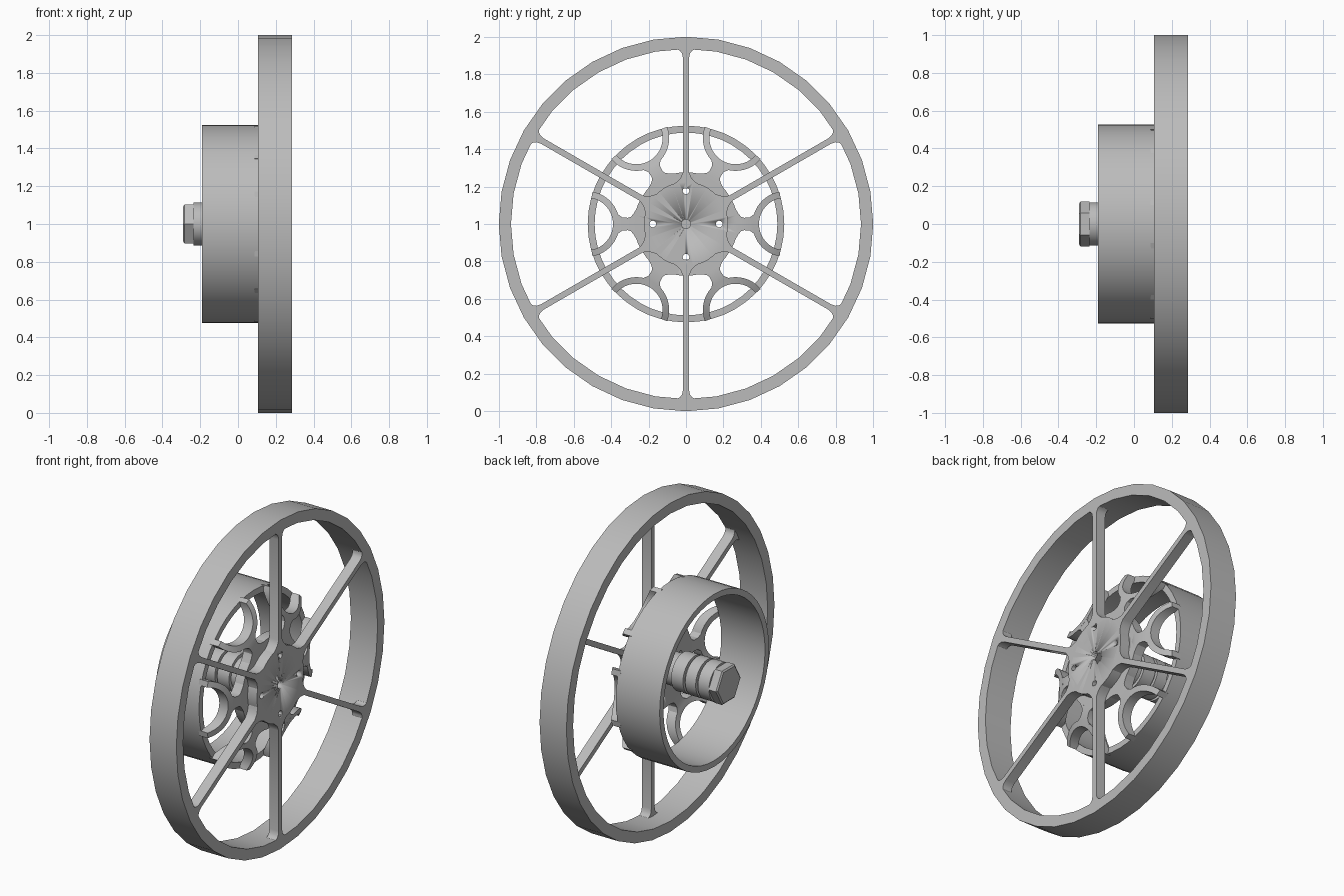
import bpy, bmesh
from math import sin, cos, pi, radians
from mathutils import Vector

cube = bpy.data.objects.get("Cube")
if cube:
    bpy.data.objects.remove(cube, do_unlink=True)

gray = bpy.data.materials.new("machined_gray")
gray.use_nodes = True
COLOR = (0.5, 0.5, 0.5, 1)
gray.diffuse_color = COLOR
gray.node_tree.nodes["Principled BSDF"].inputs["Base Color"].default_value = COLOR

CENTRE_Z = 1.0


def finish(name, bm, smooth=True):
    bmesh.ops.recalc_face_normals(bm, faces=bm.faces)
    mesh = bpy.data.meshes.new(name)
    bm.to_mesh(mesh)
    bm.free()
    mesh.materials.append(gray)
    ob = bpy.data.objects.new(name, mesh)
    bpy.context.collection.objects.link(ob)
    bpy.ops.object.select_all(action='DESELECT')
    ob.select_set(True)
    bpy.context.view_layer.objects.active = ob
    if smooth:
        bpy.ops.object.shade_smooth_by_angle(angle=radians(30))
    return ob


def lathe(name, profile, sides, smooth=True):
    """Revolve a closed loop of (x, radius) points around the axle."""
    bm = bmesh.new()
    rings = []
    for i in range(sides):
        a = 2 * pi * i / sides
        rings.append([bm.verts.new((x, r * cos(a), CENTRE_Z + r * sin(a))) for x, r in profile])
    n = len(profile)
    for i in range(sides):
        p, q = rings[i], rings[(i + 1) % sides]
        for j in range(n):
            k = (j + 1) % n
            if profile[j][1] > 0 or profile[k][1] > 0:
                bm.faces.new((p[j], p[k], q[k], q[j]))
    bmesh.ops.remove_doubles(bm, verts=bm.verts, dist=1e-5)
    bmesh.ops.dissolve_degenerate(bm, edges=bm.edges, dist=1e-5)
    return finish(name, bm, smooth)


def tube(name, x0, x1, inner, outer, sides):
    return lathe(name, [(x0, inner), (x0, outer), (x1, outer), (x1, inner)], sides)


def disc(name, x0, x1, r, sides, smooth=True):
    return lathe(name, [(x0, 0), (x0, r), (x1, r), (x1, 0)], sides, smooth)


def strip(bm, pairs, angle, front, depth):
    """Solid strip through (radial, sideways) point pairs; front(r) is its +x face."""
    sections = []
    for pair in pairs:
        section = []
        for back in (0, depth):
            for u, v in pair:
                x = front(Vector((u, v)).length) - back
                section.append(bm.verts.new((x, u * cos(angle) - v * sin(angle),
                                             CENTRE_Z + u * sin(angle) + v * cos(angle))))
        sections.append([section[i] for i in (0, 1, 3, 2)])
    for p, q in zip(sections, sections[1:]):
        for j in range(4):
            k = (j + 1) % 4
            bm.faces.new((p[j], p[k], q[k], q[j]))
    bm.faces.new(sections[0])
    bm.faces.new(sections[-1])


def bar(widths):
    """Symmetric bar from (radius, half width) stations."""
    return [((r, -w), (r, w)) for r, w in widths]


def drill(ob, positions, radius, x0, x1):
    """Bore holes parallel to the axle."""
    for y, z in positions:
        cutter = disc("hole_cutter", x0, x1, radius, 16)
        cutter.location = (0, y, z)
        cutter.hide_render = True
        mod = ob.modifiers.new("hole", 'BOOLEAN')
        mod.object = cutter
        mod.solver = 'EXACT'
        bpy.context.view_layer.update()
        bpy.context.view_layer.objects.active = ob
        bpy.ops.object.modifier_apply(modifier=mod.name)
        bpy.data.objects.remove(cutter, do_unlink=True)


FRONT, SPIDER = 0.285, 0.222
BOLTS = [(0.177, 0), (-0.177, 0), (0, 0.177), (0, -0.177)]

# Large wheel: rim, hub plate and six filleted spokes
tube("wheel_rim", 0.105, FRONT, 0.935, 1.0, 36)
wheel_hub = disc("wheel_hub", SPIDER, FRONT, 0.225, 36)
drill(wheel_hub, BOLTS, 0.018, 0.1, 0.4)
drill(wheel_hub, [(0, 0)], 0.025, 0.1, 0.4)

bm = bmesh.new()
spoke = bar([(0.19, 0.09), (0.225, 0.05), (0.245, 0.03), (0.275, 0.016), (0.885, 0.016),
             (0.91, 0.021), (0.925, 0.032), (0.934, 0.05), (0.945, 0.05)])
for i in range(6):
    strip(bm, spoke, radians(30 + 60 * i), lambda r: FRONT, FRONT - SPIDER)
finish("wheel_spokes", bm)

# Small drum behind the wheel
tube("drum", -0.19, 0.105, 0.488, 0.525, 48)


# Domed spider joining drum to hub: six arms ending in forked arcs
def dome(r):
    return SPIDER - 0.07 * (max(0, r - 0.28) / 0.24) ** 2


spider_hub = disc("spider_hub", SPIDER - 0.06, SPIDER, 0.277, 36)
drill(spider_hub, BOLTS, 0.018, 0.1, 0.4)

bm = bmesh.new()
arm = bar([(0.235, 0.12), (0.262, 0.085), (0.28, 0.055), (0.295, 0.038), (0.31, 0.033),
           (0.34, 0.035), (0.36, 0.05), (0.375, 0.065)])
fork = []
for i in range(25):
    t = radians(100 + 160 * i / 24)
    fork.append([(0.53 + r * cos(t), r * sin(t)) for r in (0.14, 0.175)])
for i in range(6):
    strip(bm, arm, radians(60 * i), dome, 0.06)
    strip(bm, fork, radians(60 * i), dome, 0.06)
finish("spider_arms", bm)

# Grooved axle with washer and hexagonal head
axle = [(-0.235, 0)]
for x0, x1 in ((-0.235, -0.16), (-0.145, -0.075), (-0.06, 0.02)):
    axle += [(x0, 0.095), (x0, 0.115), (x1, 0.115), (x1, 0.095)]
axle += [(0.17, 0.095), (0.17, 0)]
lathe("grooved_axle", axle, 32)
lathe("hex_head", [(-0.29, 0), (-0.29, 0.108), (-0.283, 0.118), (-0.235, 0.118), (-0.235, 0)], 6, False)
